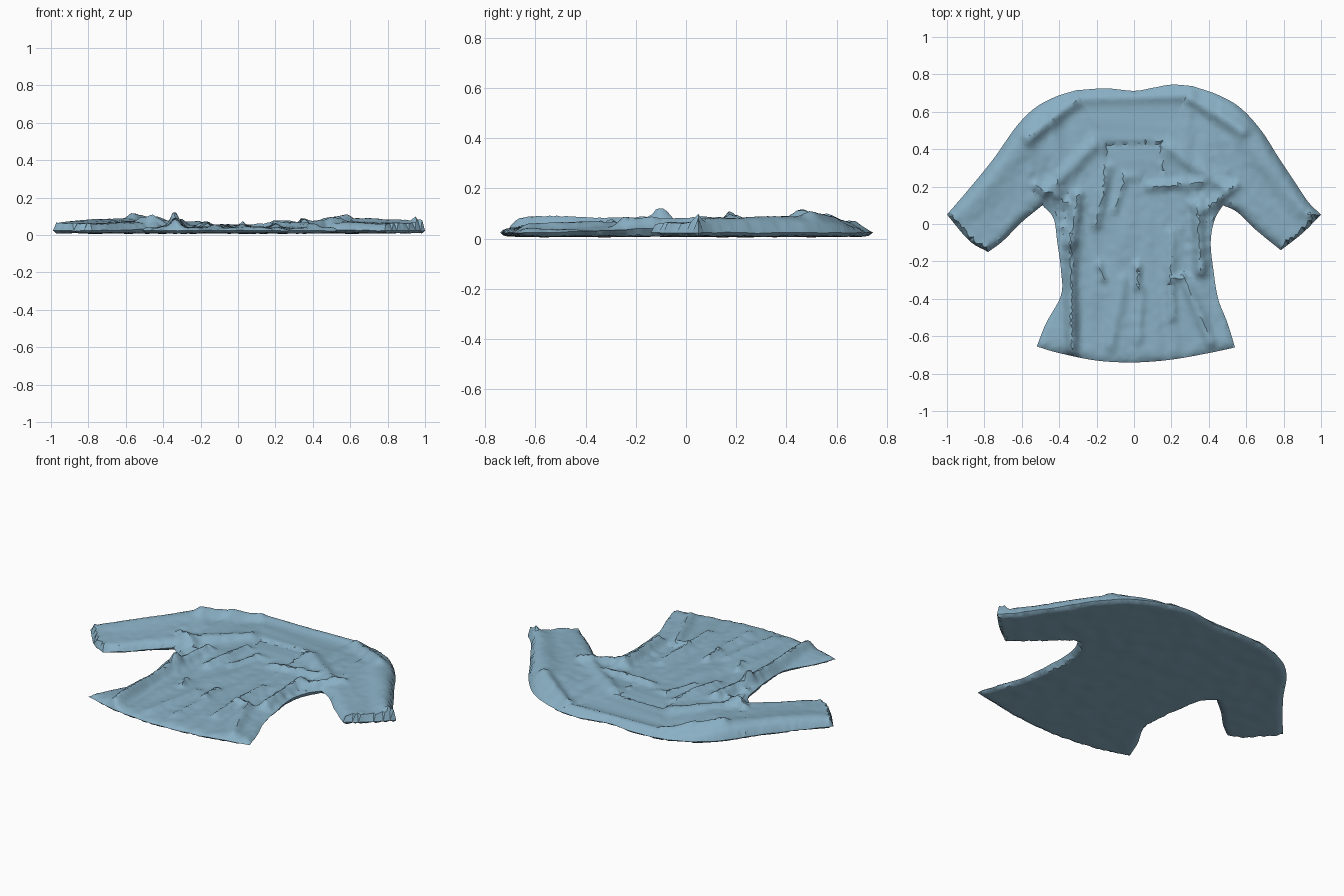
import bpy, bmesh, math, random
from mathutils import Vector, noise
from mathutils.geometry import delaunay_2d_cdt, intersect_point_line

if "Cube" in bpy.data.objects:
    bpy.data.objects.remove(bpy.data.objects["Cube"])

random.seed(4)
STEP = 0.017

# Outline of the flat-laid blouse as smooth runs that meet at corners
RUNS = [
    [(-.31, .715), (-.15, .725), (0, .712), (.1, .728), (.2, .745), (.31, .738)],
    [(.31, .738), (.45, .69), (.57, .62), (.68, .5), (.77, .36), (.85, .24), (.93, .12), (1, .05)],
    [(1, .05), (.9, -.05), (.785, -.14)],
    [(.785, -.14), (.65, -.03), (.55, .065), (.475, .1)],
    [(.475, .1), (.43, .02), (.41, -.1), (.425, -.25), (.45, -.4), (.5, -.53), (.54, -.66)],
    [(.54, -.66), (.4, -.69), (.2, -.725), (0, -.74), (-.2, -.73), (-.4, -.69), (-.52, -.655)],
    [(-.52, -.655), (-.47, -.53), (-.39, -.38), (-.39, -.25), (-.41, -.1), (-.43, .03), (-.49, .1)],
    [(-.49, .1), (-.6, .01), (-.7, -.09), (-.78, -.15)],
    [(-.78, -.15), (-.88, -.09), (-1, .05)],
    [(-1, .05), (-.88, .19), (-.75, .35), (-.63, .52), (-.53, .62), (-.42, .68), (-.31, .715)],
]
# Cloth folds: x0, y0, x1, y1, height, width
FOLDS = [
    (-.33, -.72, -.34, -.1, .055, .03), (-.34, -.1, -.3, .15, .05, .03),
    (-.12, -.65, -.06, -.3, .018, .03), (.02, -.62, .04, -.35, .018, .025),
    (.36, -.25, .34, .1, .05, .03), (.27, -.3, .41, -.63, .03, .03),
    (.2, -.5, .2, -.05, .02, .025), (-.2, .0, -.14, .3, .025, .025),
    (-.1, .08, -.05, .26, .02, .02), (.08, .2, .36, .22, .025, .025),
    (.2, .4, .48, .2, .025, .035), (-.22, .42, -.45, .18, .03, .04),
    (-.52, .2, -.36, .12, .03, .025), (.54, .2, .38, .08, .03, .025),
    (-.31, .66, -.56, .46, .04, .035), (.31, .67, .58, .5, .035, .035),
    (-.56, .42, -.9, .06, .018, .06), (.58, .45, .9, .1, .018, .06),
    (.95, .05, .99, .06, .035, .02), (-.19, -.21, -.16, -.3, .025, .015),
    (.02, -.22, .02, -.34, .03, .018), (.2, -.3, .26, -.28, .025, .015),
]
APEX, NECK_L, NECK_R = Vector((0, .16)), Vector((-.31, .715)), Vector((.31, .738))


def smooth_run(pts):
    p = [Vector(q) for q in pts]
    p = [2 * p[0] - p[1]] + p + [2 * p[-1] - p[-2]]
    out = []
    for i in range(1, len(p) - 2):
        a, b, c, d = p[i - 1:i + 3]
        n = max(1, round((c - b).length / STEP))
        for k in range(n):
            t = k / n
            out.append(.5 * (2 * b + (c - a) * t + (2 * a - 5 * b + 4 * c - d) * t * t
                             + (3 * b - a - 3 * c + d) * t ** 3))
    return out


def seg_dist(p, a, b):
    q, t = intersect_point_line(p, a, b)
    t = min(1, max(0, t))
    return (p - a.lerp(b, t)).length


def bump(v, c, w):
    return math.exp(-((v - c) / w) ** 2)


def neck_half(y, side):
    end = NECK_L if side < 0 else NECK_R
    return abs(end.x) * (y - APEX.y) / (end.y - APEX.y)


def in_neck(x, y):
    return abs(x) < neck_half(y, x) - 1e-5


outline, is_cuff = [], []
for i, run in enumerate(RUNS):
    pts = smooth_run(run)
    outline += pts
    is_cuff += [i in (2, 8)] * len(pts)
N = len(outline)


def edge_info(p):
    return min((seg_dist(p, outline[i], outline[(i + 1) % N]), is_cuff[i]) for i in range(N))


def rim(p):
    waist = bump(abs(p.x), .43, .12) * bump(p.y, -.1, .25)
    return .024 + .018 * waist + .004 * noise.noise(Vector((p.x * 14, p.y * 14, 2)))


def rounded(d, w):
    t = min(1, d / w)
    return math.sqrt(max(0, 1 - (1 - t) ** 2))


def cloth_height(p):
    x, y = p
    sleeve = min(1, max(0, (abs(x) - .35) / .2)) * (y > -.2)
    z = .04 + .022 * sleeve + .012 * bump(y, .4, .25) * (abs(x) > .15)
    for x0, y0, x1, y1, h, w in FOLDS:
        d = seg_dist(p, Vector((x0, y0)), Vector((x1, y1)))
        z += h * .85 * math.exp(-(d / w) ** 2)
    # Long wrinkles follow the body, or the slanted sleeves
    if sleeve > .5:
        u, v = (x + y, y - x) if x > 0 else (x - y, x + y)
        z += .008 * noise.noise(Vector((u * 7, v * 3, 5)))
    else:
        z += .012 * noise.noise(Vector((x * 13, y * 4, 1)))
    crumple = bump(abs(x), .42, .13) * bump(y, .02, .24)
    z += (.003 + .016 * crumple) * noise.noise(Vector((x * 26, y * 26, 3)))
    return min(.12, max(.03, z))


def top_z(p):
    d, cuff = edge_info(p)
    r = rim(p)
    return r + (cloth_height(p) - r) * rounded(d, .018 if cuff else .065)


def neck_z(p):
    # Flat panel spans straight between both neckline edges
    l, r = -neck_half(p.y, -1), neck_half(p.y, 1)
    zl, zr = top_z(Vector((l, p.y))), top_z(Vector((r, p.y)))
    t = (p.x - l) / max(1e-5, r - l)
    d, _ = edge_info(p)
    r0 = rim(p)
    return r0 + (zl + (zr - zl) * t - r0) * rounded(d, .03)


def bottom_z(p):
    d, cuff = edge_info(p)
    low = .009 + .005 * noise.noise(Vector((p.x * 11, p.y * 11, 8)))
    r = rim(p)
    return r + (low - r) * rounded(d, .015 if cuff else .04)


# Triangulate outline, neckline and jittered interior points
verts = list(outline)
edges = [(i, (i + 1) % N) for i in range(N)]
for end in (NECK_L, NECK_R):
    k = len(verts)
    verts += [APEX.lerp(end, i / 34) for i in range(35)]
    edges += [(k + i, k + i + 1) for i in range(34)]
for i in range(int(2 / STEP)):
    for j in range(int(1.5 / STEP)):
        p = Vector((-1 + (i + .5 * (j % 2)) * STEP, -.75 + j * STEP))
        p += Vector((random.uniform(-.3, .3), random.uniform(-.3, .3))) * STEP
        gap = min(abs(abs(p.x) - neck_half(p.y, p.x)), 1) if p.y > .15 else 1
        if gap > .007 and min((p - q).length_squared for q in outline) > 1e-4:
            verts.append(p)
flat, _, tris = delaunay_2d_cdt(verts, edges, [], 1, 1e-5)[:3]

cloth = bpy.data.materials.new("blue_cloth")
cloth.diffuse_color = (.25, .43, .55, 1)
cloth.use_nodes = True
cloth.node_tree.nodes["Principled BSDF"].inputs["Base Color"].default_value = cloth.diffuse_color


def sheet(name, faces, height, flip=False):
    used = sorted({i for f in faces for i in f})
    index = {v: k for k, v in enumerate(used)}
    co = [(flat[i].x, flat[i].y, height(flat[i])) for i in used]
    fs = [[index[i] for i in (reversed(f) if flip else f)] for f in faces]
    me = bpy.data.meshes.new(name)
    me.from_pydata(co, [], fs)
    me.materials.append(cloth)
    ob = bpy.data.objects.new(name, me)
    bpy.context.collection.objects.link(ob)
    bpy.context.view_layer.objects.active = ob
    ob.select_set(True)
    bpy.ops.object.shade_smooth_by_angle(angle=math.radians(35))
    ob.select_set(False)


def centre_in_neck(f):
    c = sum((flat[i] for i in f), Vector((0, 0))) / 3
    return in_neck(c.x, c.y)


neck = [f for f in tris if centre_in_neck(f)]
front = [f for f in tris if not centre_in_neck(f)]
sheet("blouse_front", front, top_z)
sheet("neck_panel", neck, neck_z)
sheet("blouse_back", tris, bottom_z, flip=True)
